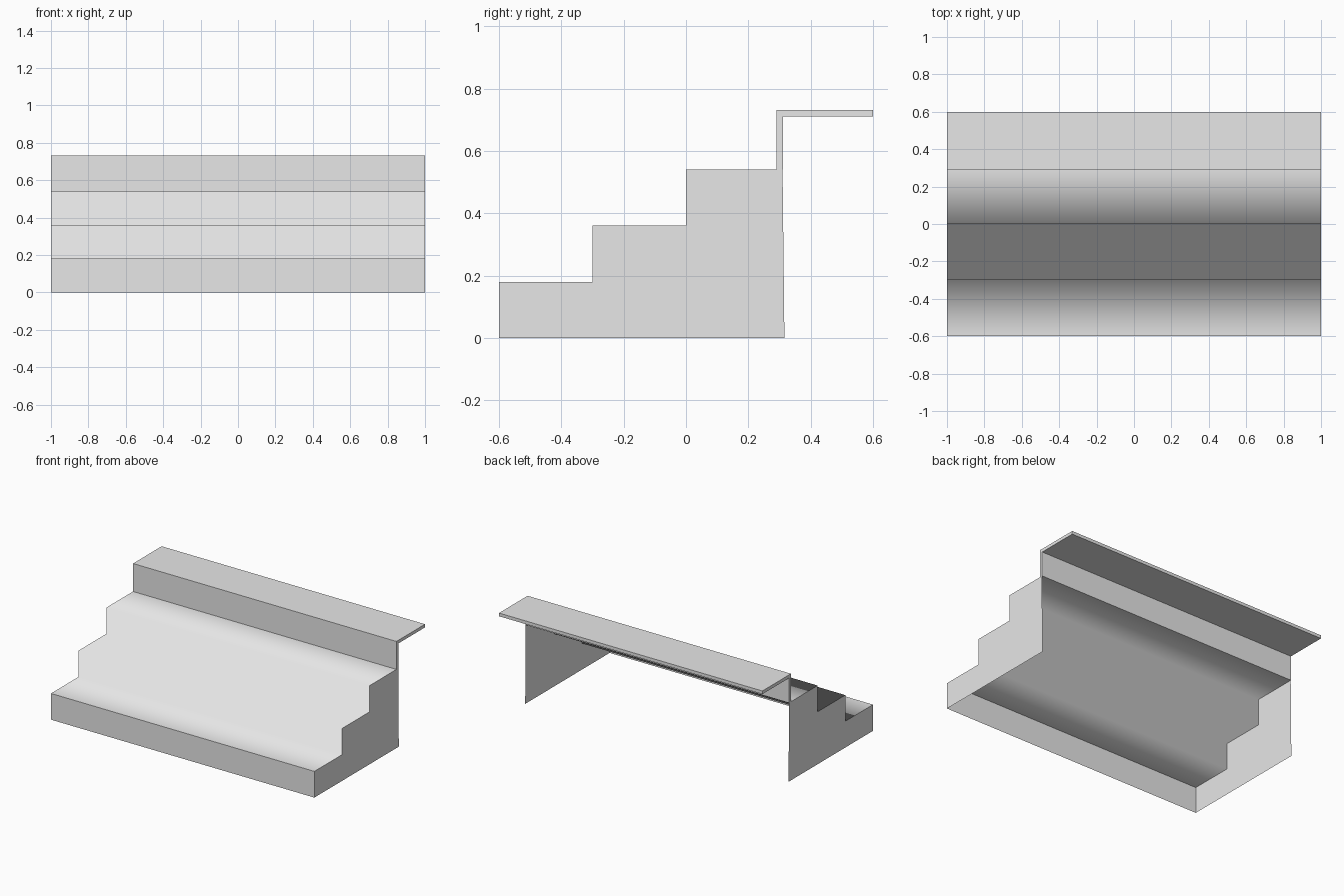
import bpy
import bmesh

cube = bpy.data.objects.get("Cube")
if cube:
    bpy.data.objects.remove(cube, do_unlink=True)

HALF = 1.0      # half of the stair width
RISE = 0.18
FRONT = -0.6
LIP = 0.29      # front of the upper riser
THICK = 0.022

gray = bpy.data.materials.new("light_gray")
gray.use_nodes = True
color = (0.8, 0.8, 0.8, 1.0)
gray.diffuse_color = color
gray.node_tree.nodes["Principled BSDF"].inputs["Base Color"].default_value = color


def finish(name, bm, smooth=False):
    mesh = bpy.data.meshes.new(name)
    for face in bm.faces:
        face.smooth = smooth
    bm.to_mesh(mesh)
    bm.free()
    mesh.materials.append(gray)
    obj = bpy.data.objects.new(name, mesh)
    bpy.context.collection.objects.link(obj)
    return obj


def sheet(name, path, smooth=False):
    """Open strip: a (y, z) path swept across the width."""
    bm = bmesh.new()
    rows = [[bm.verts.new((x, y, z)) for x in (-HALF, HALF)] for y, z in path]
    for (a, b), (d, c) in zip(rows, rows[1:]):
        bm.faces.new((a, b, c, d))
    return finish(name, bm, smooth)


def side_panel(name, x, outline):
    bm = bmesh.new()
    points = outline if x < 0 else outline[::-1]
    bm.faces.new([bm.verts.new((x, y, z)) for y, z in points])
    return finish(name, bm)


def solid(name, outline):
    """Closed prism: a (y, z) outline extruded across the width."""
    bm = bmesh.new()
    face = bm.faces.new([bm.verts.new((-HALF, y, z)) for y, z in outline])
    new = bmesh.ops.extrude_face_region(bm, geom=[face], use_keep_orig=True)["geom"]
    verts = [v for v in new if isinstance(v, bmesh.types.BMVert)]
    bmesh.ops.translate(bm, verts=verts, vec=(2 * HALF, 0, 0))
    bmesh.ops.recalc_face_normals(bm, faces=bm.faces)
    return finish(name, bm)


# Stepped profile, three treads
steps = []
edges = (FRONT, -0.3, 0.0, LIP)
for i in range(3):
    steps += [(edges[i], RISE * (i + 1)), (edges[i + 1], RISE * (i + 1))]

# Flat front riser and softly shaded steps, open underneath and behind
sheet("front_riser", [(FRONT, 0), (FRONT, RISE)])
sheet("steps", steps, smooth=True)

# Thin end walls with a slightly sloping back edge
back = LIP + THICK
outline = [(FRONT, 0)] + steps[:-1] + [(back - 0.002, 3 * RISE), (back + 0.004, 0)]
side_panel("right_end_wall", -HALF, outline)
side_panel("left_end_wall", HALF, outline)

# Upper riser and landing as one bent plate
top = 0.732
solid("upper_landing", [
    (LIP, 3 * RISE), (LIP, top), (0.6, top), (0.6, top - THICK),
    (back, top - THICK), (back, 3 * RISE),
])
